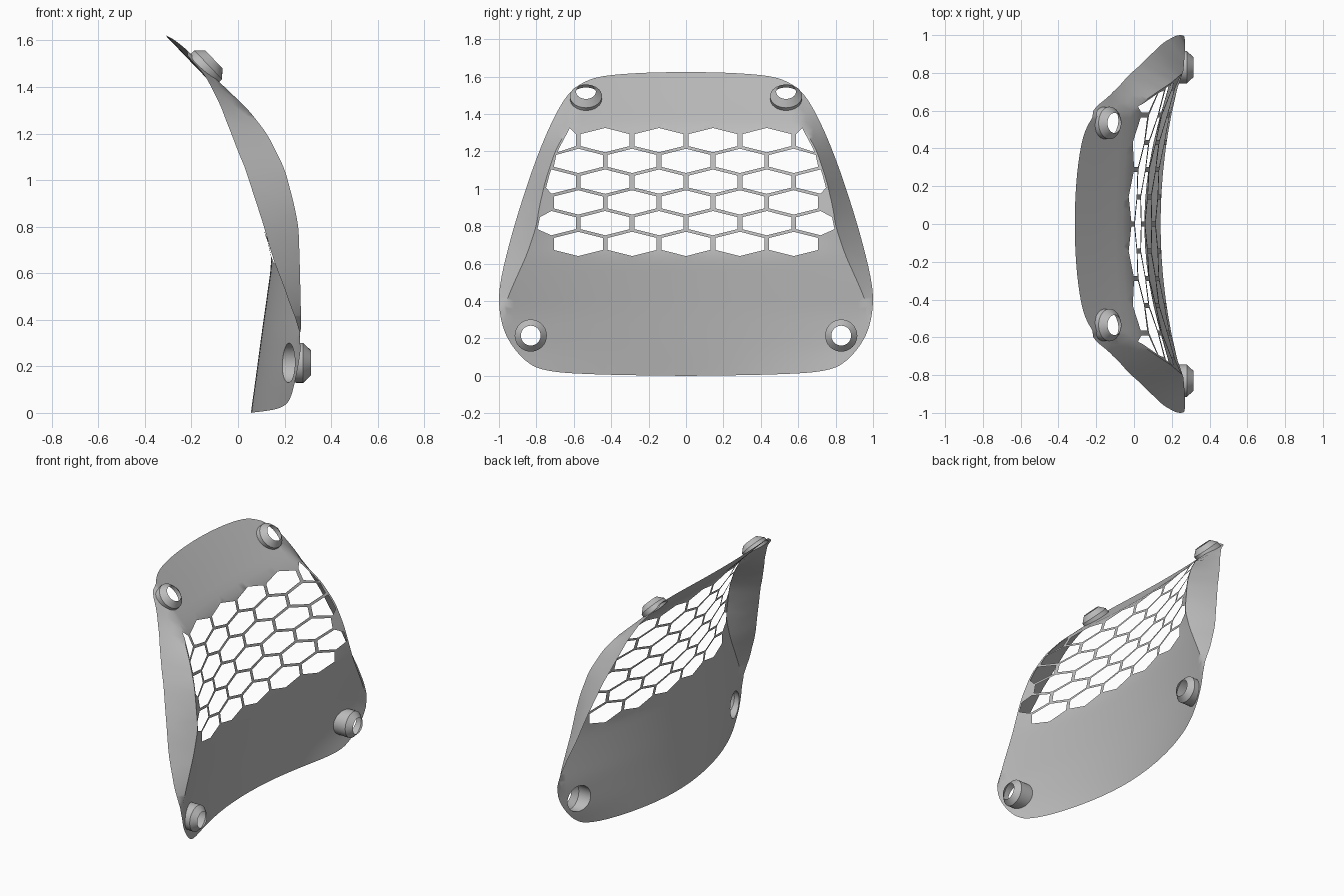
import bpy, bmesh, math
from mathutils import Vector
from mathutils.geometry import delaunay_2d_cdt

cube = bpy.data.objects.get("Cube")
if cube:
    bpy.data.objects.remove(cube, do_unlink=True)

grey = bpy.data.materials.new("satin_grey")
grey.use_nodes = True
colour = (0.5, 0.5, 0.5, 1)
grey.diffuse_color = colour
grey.node_tree.nodes["Principled BSDF"].inputs["Base Color"].default_value = colour

# Half outline of the panel: height, half width
OUTLINE = [(0, .15), (.01, .6), (.03, .77), (.07, .85), (.15, .925), (.25, .98),
           (.4, 1.005), (.55, .985), (.8, .92), (1.05, .84), (1.2, .785), (1.32, .735),
           (1.45, .67), (1.53, .61), (1.58, .53), (1.605, .44), (1.62, .25), (1.625, 0)]

# Cross-sections: height, centre depth, ridge half width, ridge depth, rim depth
SECTIONS = [(0, .055, .75, .2, .2), (.15, .076, .93, .25, .25), (.33, .1, .985, .27, .27),
            (.45, .117, .94, .27, .23), (.65, .145, .85, .265, .155),
            (.8, .108, .8, .26, .11), (.9, .083, .785, .24, .08),
            (1.05, .045, .75, .2, .03), (1.2, .008, .7, .125, -.03),
            (1.32, -.02, .635, .03, -.075), (1.45, -.147, .58, -.11, -.14),
            (1.62, -.31, .56, -.28, -.3)]


def lookup(table, z, column):
    """Read a column of a table at height z, extending past both ends."""
    i = 0
    while i < len(table) - 2 and z > table[i + 1][0]:
        i += 1
    a, b = table[i], table[i + 1]
    return a[column] + (b[column] - a[column]) * (z - a[0]) / (b[0] - a[0])


def section(z, column):
    """Section value, softened over a short height."""
    return sum(lookup(SECTIONS, z + d, column) for d in (-.03, 0, .03)) / 3


def depth(y, z):
    """Hollow between the two ridges, with flanges folding back outside them."""
    y = abs(y)
    centre, ridge_y, ridge_x, rim_x = (section(z, c) for c in range(1, 5))
    if y <= ridge_y or z < .3:
        return centre + (ridge_x - centre) * (y / ridge_y) ** 2
    rim_y = lookup(OUTLINE, z, 1)
    t = min((y - ridge_y) / max(rim_y - ridge_y, .03), 1)
    return ridge_x + (rim_x - ridge_x) * t


def round_corners(points):
    """Cut every corner of a closed loop once."""
    loop = []
    for p, q in zip(points, points[1:] + points[:1]):
        loop += [p.lerp(q, .25), p.lerp(q, .75)]
    return loop


def make_object(name, bm, angle):
    mesh = bpy.data.meshes.new(name)
    bm.to_mesh(mesh)
    bm.free()
    mesh.materials.append(grey)
    obj = bpy.data.objects.new(name, mesh)
    bpy.context.collection.objects.link(obj)
    bpy.ops.object.select_all(action='DESELECT')
    obj.select_set(True)
    bpy.context.view_layer.objects.active = obj
    bpy.ops.object.shade_smooth_by_angle(angle=math.radians(angle))
    return obj


# Rounded panel outline
right_half = [Vector((y, z)) for z, y in OUTLINE]
left_half = [Vector((-y, z)) for z, y in reversed(OUTLINE[:-1])]
rim = round_corners(round_corners(right_half + left_half))

# Honeycomb openings, trimmed beside the ridges
PITCH, ROW = .288, .111
HEX = [(.131, -.032), (.131, .032), (0, .065), (-.131, .032), (-.131, -.032), (0, -.065)]
holes = []
for row in range(6):
    z0 = .705 + ROW * row
    shift = .5 * (row % 2)
    for k in range(-2 - row % 2, 3):
        y0 = (k + shift) * PITCH
        loop = []
        for dy, dz in HEX:
            limit = section(z0 + dz, 2) - .012
            loop.append(Vector((max(-limit, min(limit, y0 + dy)), z0 + dz)))
        holes.append(loop)

# Hollow mounting bosses: name, side, shoulder centre, axis
SIDES = 32
TILT = Vector((.72, 0, .69)).normalized()
ALONG = Vector((1, 0, 0))
bosses = []
for label, side in (("left", 1), ("right", -1)):
    bosses.append(("upper_boss_" + label, Vector((-.128, .535 * side, 1.495)), TILT))
    bosses.append(("lower_boss_" + label, Vector((.28, .83 * side, .215)), ALONG))


def ring(centre, axis, radius):
    across = Vector((0, 1, 0))
    up = axis.cross(across)
    turns = [math.tau * i / SIDES for i in range(SIDES)]
    return [centre + radius * (math.cos(a) * across + math.sin(a) * up) for a in turns]


for name, shoulder, axis in bosses:
    foot = shoulder - axis * (.022 if axis is TILT else .05)
    base = [Vector((depth(p.y, p.z), p.y, p.z)) for p in ring(foot, axis, .085)]
    holes.append([Vector((p.y, p.z)) for p in base])
    loops = [base, ring(shoulder, axis, .086), ring(shoulder + axis * .034, axis, .053)]
    bm = bmesh.new()
    rows = [[bm.verts.new(p) for p in loop] for loop in loops]
    for low, high in zip(rows, rows[1:]):
        for i in range(SIDES):
            j = (i + 1) % SIDES
            bm.faces.new((low[i], low[j], high[j], high[i]))
    make_object(name, bm, 25)

# Flat layout of the panel: rim, openings, ridge lines and filling points
points, loops, edges = [], [], []
for loop in [rim] + holes:
    loops.append(list(range(len(points), len(points) + len(loop))))
    points += loop
for side in (1, -1):
    for i in range(48):
        z = .36 + i * .02
        points.append(Vector((side * section(z, 2), z)))
        if i:
            edges.append((len(points) - 2, len(points) - 1))
STEP = .04
for i in range(-25, 26):
    for j in range(1, 41):
        y, z = i * STEP, j * STEP
        beside_ridge = abs(abs(y) - section(z, 2)) < .01
        if abs(y) < lookup(OUTLINE, z, 1) - .02 and not beside_ridge:
            points.append(Vector((y, z)))

verts, _, faces, _, _, sources = delaunay_2d_cdt(points, edges, loops, 1, 1e-5)

# Bend the flat layout into the panel, leaving the openings empty
bm = bmesh.new()
placed = [bm.verts.new((depth(v.x, v.y), v.x, v.y)) for v in verts]
for face, source in zip(faces, sources):
    if list(source) == [0]:
        bm.faces.new([placed[i] for i in face])
bmesh.ops.delete(bm, geom=[v for v in bm.verts if not v.link_faces], context='VERTS')
make_object("vented_panel", bm, 50)
